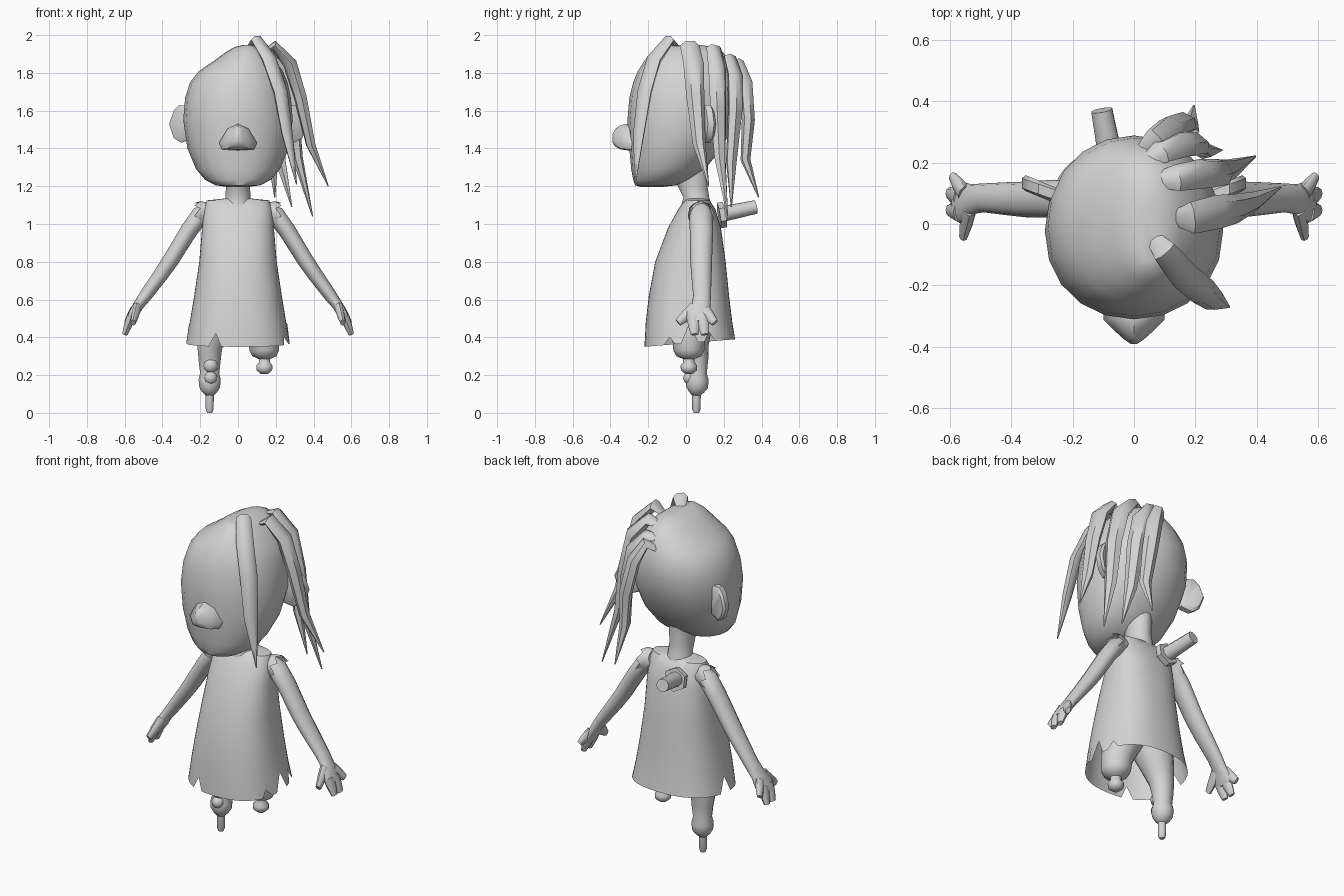
import bpy, bmesh, math
from mathutils import Vector

grey = bpy.data.materials.new("plain_grey")
grey.diffuse_color = (0.66, 0.66, 0.66, 1)


def make(name, verts, faces, angle=40):
    me = bpy.data.meshes.new(name)
    me.from_pydata([tuple(v) for v in verts], [], faces)
    # Turn every face outwards
    bm = bmesh.new()
    bm.from_mesh(me)
    bmesh.ops.recalc_face_normals(bm, faces=bm.faces)
    bm.to_mesh(me)
    bm.free()
    me.materials.append(grey)
    for p in me.polygons:
        p.use_smooth = True
    me.set_sharp_from_angle(angle=math.radians(angle))
    ob = bpy.data.objects.new(name, me)
    bpy.context.collection.objects.link(ob)
    return ob


def loft(name, rings, cap_start=True, cap_end=True, angle=40):
    """Skin a list of equally long closed rings."""
    n = len(rings[0])
    verts = [v for r in rings for v in r]
    faces = [(i * n + j, i * n + (j + 1) % n, (i + 1) * n + (j + 1) % n, (i + 1) * n + j)
             for i in range(len(rings) - 1) for j in range(n)]
    if cap_start:
        faces.append(tuple(reversed(range(n))))
    if cap_end:
        faces.append(tuple(range(len(verts) - n, len(verts))))
    return make(name, verts, faces, angle)


def oval(z, rx, yf, yb, n, power=2.0, cx=0.0):
    """Level rounded ring from front yf to back yb."""
    cy, ry = (yf + yb) / 2, (yb - yf) / 2
    ring = []
    for i in range(n):
        a = 2 * math.pi * i / n
        c, s = math.cos(a), math.sin(a)
        ring.append(Vector((cx + rx * math.copysign(abs(c) ** (2 / power), c),
                            cy + ry * math.copysign(abs(s) ** (2 / power), s), z)))
    return ring


def tube(name, pts, n=8, outward=None, mirror=1, angle=60):
    """Tube through (x, y, z, width, thickness); width runs across `outward`."""
    ps = [Vector((p[0] * mirror, p[1], p[2])) for p in pts]
    rings = []
    for i, p in enumerate(ps):
        t = (ps[min(i + 1, len(ps) - 1)] - ps[max(i - 1, 0)]).normalized()
        out = (p - outward) if outward else Vector((1, 0, 0.02))
        side = t.cross(out).normalized()
        up = side.cross(t).normalized()
        w, h = pts[i][3], pts[i][4]
        rings.append([p + side * w * math.cos(2 * math.pi * k / n)
                      + up * h * math.sin(2 * math.pi * k / n) for k in range(n)])
    return loft(name, rings, angle=angle)


# Head: crown leans towards the hair side
loft("head", [oval(z, rx, yf, yb, 20, 2.1, cx) for z, cx, rx, yf, yb in (
    (1.197, 0, .06, -.24, -.12), (1.205, 0, .12, -.27, -.05), (1.235, 0, .175, -.28, .02),
    (1.29, 0, .222, -.29, .10), (1.40, 0, .268, -.30, .19), (1.55, 0, .29, -.31, .265),
    (1.67, 0, .28, -.30, .288), (1.75, .004, .258, -.28, .28), (1.81, .015, .222, -.255, .262),
    (1.865, .035, .16, -.22, .235), (1.91, .045, .11, -.185, .195), (1.938, .05, .065, -.15, .14),
    (1.947, .05, .025, -.12, .08))], angle=50)

# Nose: rounded triangular outline shrinking towards the tip
outline = [(-.10, 1.43), (-.085, 1.395), (0, 1.39), (.085, 1.395), (.10, 1.43),
           (.055, 1.505), (0, 1.53), (-.055, 1.505)]
loft("nose", [[Vector((x * sx, y, 1.45 + (z - 1.45) * sz)) for x, z in outline]
              for y, sx, sz in ((-.25, 1, 1), (-.31, 1, 1), (-.345, .66, .92),
                                (-.374, .34, .68), (-.39, .1, .3))], angle=50)

# Ears
ear = [(.24, 1.62), (.31, 1.63), (.34, 1.60), (.365, 1.53), (.34, 1.455), (.30, 1.43), (.24, 1.45)]
for m, side in ((-1, "left"), (1, "right")):
    rings = []
    for d, s in ((-.026, .85), (-.016, 1), (.016, 1), (.026, .85)):
        rings.append([Vector((m * (.28 + (x - .28) * s), .11 + (x - .3) * .35 + d,
                              1.53 + (z - 1.53) * s)) for x, z in ear])
    loft("ear_" + side, rings)

# Hair strands swept over one side
crown = Vector((0, 0, 1.5))
strands = [
    [(.05, -.03, 1.92, .02, .008), (.10, -.09, 1.975, .04, .025), (.165, -.17, 1.87, .048, .035),
     (.225, -.22, 1.70, .048, .033), (.26, -.25, 1.48, .038, .026), (.31, -.27, 1.21, .003, .003)],
    [(.12, .02, 1.90, .02, .008), (.19, .02, 1.945, .052, .028), (.275, .04, 1.85, .055, .038),
     (.33, .05, 1.67, .048, .035), (.385, .07, 1.42, .034, .026), (.478, .12, 1.20, .003, .003)],
    [(.05, .14, 1.90, .02, .008), (.14, .15, 1.925, .045, .028), (.235, .165, 1.82, .052, .038),
     (.285, .17, 1.62, .048, .035), (.315, .18, 1.35, .034, .026), (.395, .22, 1.04, .003, .003)],
    [(.02, .19, 1.86, .02, .008), (.09, .235, 1.875, .042, .028), (.165, .26, 1.78, .05, .036),
     (.205, .26, 1.60, .048, .034), (.225, .24, 1.33, .034, .026), (.285, .24, 1.09, .003, .003)],
    [(.01, .23, 1.81, .02, .008), (.07, .28, 1.85, .038, .028), (.12, .315, 1.75, .045, .034),
     (.165, .33, 1.55, .043, .032), (.185, .315, 1.34, .032, .024), (.195, .385, 1.14, .003, .003)],
]
for i, s in enumerate(strands):
    tube("hair_strand_%d" % (i + 1), s, 6, crown, angle=50)

# Neck
loft("neck", [oval(*r, 14) for r in (
    (1.09, .085, -.03, .14), (1.14, .066, -.015, .125), (1.20, .064, -.045, .115), (1.32, .07, -.08, .12))])

# Dress: open skirt with torn notches in the hem
rings = [oval(*r, 48, 2.4) for r in (
    (.36, .275, -.22, .26), (.48, .255, -.213, .245), (.62, .232, -.197, .228), (.80, .205, -.163, .21),
    (.98, .19, -.095, .185), (1.08, .18, -.04, .155), (1.125, .165, -.005, .125), (1.135, .07, .01, .1))]
for v in rings[0]:
    v.z = .35 + .04 * (v.y + .22) / .48
for deg, depth in ((248, .07), (180, .09), (0, .10), (22, .05), (338, .04)):
    k = round(deg / 7.5) % 48
    rings[0][k].z += depth
    rings[0][k].xy = rings[0][k].xy.lerp(rings[1][k].xy, .7)
loft("dress", rings, cap_start=False)

# Arms, fingers and torn sleeve frills
arm = [(.15, .08, 1.07, .05, .045), (.20, .08, 1.045, .062, .05), (.26, .082, .965, .062, .046),
       (.355, .08, .81, .058, .043), (.41, .082, .73, .054, .04), (.49, .085, .62, .047, .034),
       (.53, .08, .565, .05, .028), (.555, .068, .52, .07, .027), (.575, .07, .48, .062, .022)]
fingers = [((.535, .05, .555), (.555, -.042, .478)), ((.565, .04, .51), (.60, .045, .415)),
           ((.565, .085, .51), (.60, .10, .415)), ((.55, .095, .54), (.59, .153, .477))]
for m, side in ((-1, "left"), (1, "right")):
    tube("arm_" + side, arm, 12, mirror=m)
    for i, (a, b) in enumerate(fingers):
        c = [p * .45 + q * .55 for p, q in zip(a, b)]
        tube("finger_%s_%d" % (side, i + 1),
             [(*a, .038, .024), (*c, .03, .021), (*b, .02, .014)], 8, mirror=m)
    frill = []
    for x0, r, tip in ((.16, .05, 0), (.19, .064, 0), (.20, .07, .03)):
        ring = []
        for k in range(14):
            a = 2 * math.pi * k / 14
            x = x0 + (tip if k % 2 else 0)
            ring.append(Vector((m * x, .08 + r * math.cos(a), 1.065 - (x - .165) * .35 + r * math.sin(a))))
        frill.append(ring)
    loft("sleeve_frill_" + side, frill, False, False)

# Legs meeting at the hips: one with a peg, the other ending in a short stump
tube("leg_left", [(-.06, .03, .72, .13, .13), (-.09, .035, .55, .12, .115), (-.13, .045, .43, .09, .09),
                  (-.15, .05, .35, .07, .068),
                  (-.15, .06, .28, .058, .06), (-.15, .06, .21, .05, .052), (-.15, .06, .175, .06, .06),
                  (-.15, .058, .135, .058, .056), (-.15, .055, .11, .04, .04), (-.15, .055, .09, .02, .02)], 14)
tube("peg", [(-.15, .055, .13, .024, .024), (-.15, .055, .02, .022, .022), (-.15, .055, 0, .014, .014)], 10)
tube("leg_right", [(.06, .03, .72, .13, .13), (.09, .025, .55, .12, .115), (.135, .015, .40, .088, .085),
                   (.14, .015, .33, .082, .08), (.14, .015, .30, .065, .065), (.14, .015, .285, .03, .03),
                   (.14, .015, .268, .03, .03), (.14, .015, .25, .044, .044), (.14, .015, .225, .042, .042),
                   (.14, .015, .207, .02, .02)], 14)


# Knots on the front of the peg leg
def ball(name, x, y, z, r):
    tube(name, [(x, y, z + r * math.cos(a), max(r * math.sin(a), .003), max(r * math.sin(a), .003))
                for a in (i * math.pi / 6 for i in range(7))], 12)


ball("upper_knot", -.145, .025, .25, .04)
ball("lower_knot", -.145, .02, .185, .035)

# Winding knob on the back, with its flat six-sided plate
tube("back_plate", [(-.065, .175, 1.045, .068, .068), (-.068, .205, 1.05, .068, .068)], 6, angle=30)
tube("back_knob", [(-.07, .18, 1.05, .042, .042), (-.105, .37, 1.09, .036, .036)], 10, angle=40)
